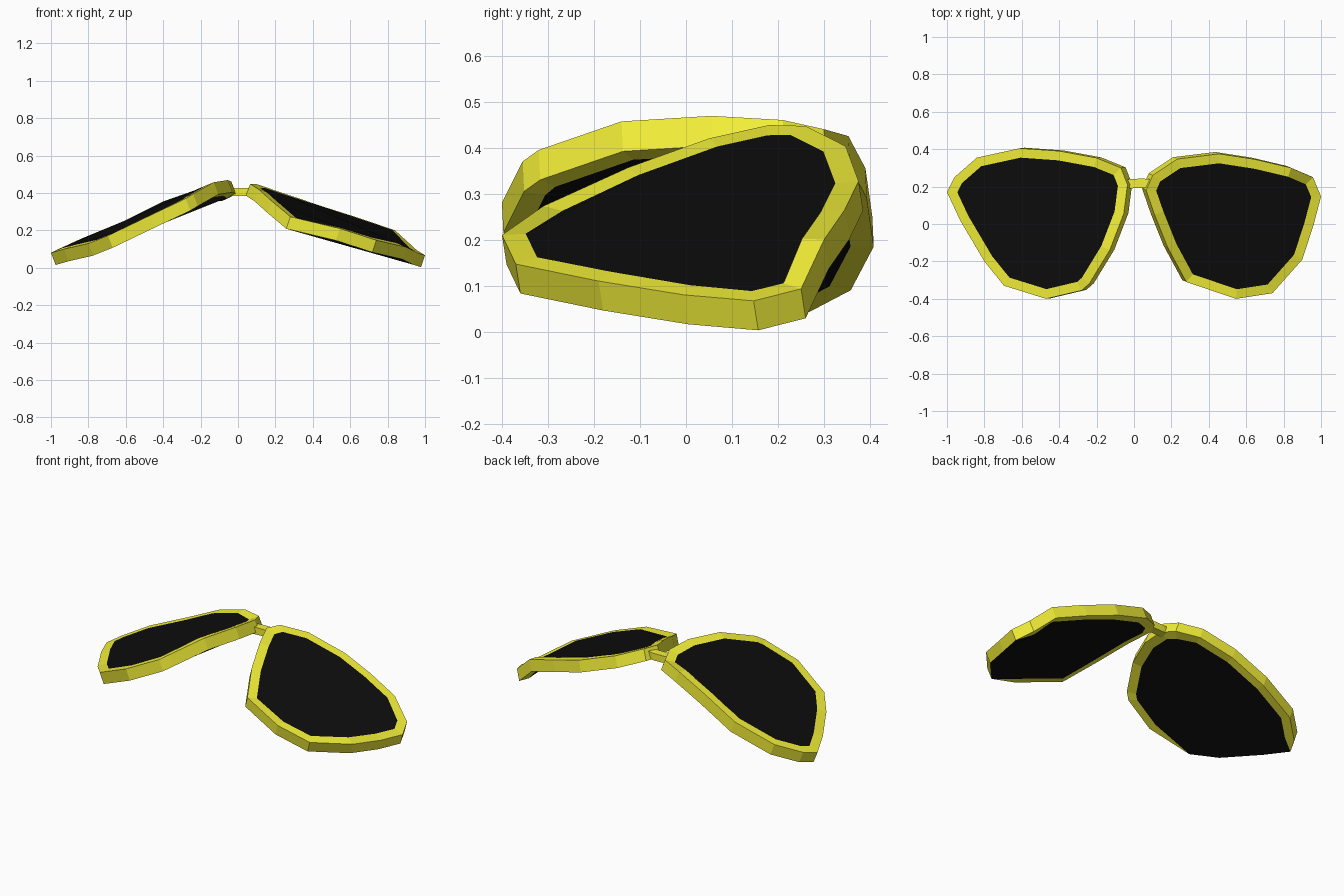
import bpy, bmesh
from mathutils import Vector

if "Cube" in bpy.data.objects:
    bpy.data.objects.remove(bpy.data.objects["Cube"])


def material(name, color):
    m = bpy.data.materials.new(name)
    m.diffuse_color = (*color, 1)
    m.use_nodes = True
    m.node_tree.nodes["Principled BSDF"].inputs["Base Color"].default_value = m.diffuse_color
    return m


YELLOW = material("yellow", (0.9, 0.87, 0.04))
BLACK = material("black", (0.004, 0.004, 0.004))

# Upper rim outlines, from the outer tip over the back edge to the nose and front
RIGHT = [(1.0, .147, .067), (.957, .25, .093), (.84, .30, .20), (.65, .345, .265),
         (.455, .375, .327), (.23, .347, .403), (.10, .26, .447), (.065, .18, .449),
         (.11, .05, .42), (.18, -.125, .357), (.28, -.31, .273), (.545, -.40, .21),
         (.74, -.37, .147), (.90, -.19, .11), (.96, -.005, .08)]
LEFT = [(-1.0, .17, .08), (-.96, .25, .10), (-.84, .355, .155), (-.61, .405, .25),
        (-.40, .39, .355), (-.20, .353, .425), (-.07, .30, .44), (-.035, .21, .46),
        (-.055, .055, .469), (-.13, -.14, .457), (-.24, -.32, .395), (-.28, -.355, .37),
        (-.47, -.40, .28), (-.695, -.33, .172), (-.80, -.20, .13), (-.93, .02, .10)]


def make_object(name, loops, faces, mat):
    bm = bmesh.new()
    vs = [[bm.verts.new(p) for p in loop] for loop in loops]
    faces(bm, vs)
    bmesh.ops.remove_doubles(bm, verts=bm.verts, dist=1e-5)
    bmesh.ops.recalc_face_normals(bm, faces=bm.faces)
    me = bpy.data.meshes.new(name)
    bm.to_mesh(me)
    bm.free()
    me.materials.append(mat)
    ob = bpy.data.objects.new(name, me)
    bpy.context.collection.objects.link(ob)
    return ob


def strip(bm, a, b):
    n = len(a)
    for i in range(n):
        j = (i + 1) % n
        corners = [a[i], a[j], b[j], b[i]]
        co = []
        for v in corners:
            if all((v.co - w.co).length > 1e-5 for w in co):
                co.append(v)
        if len(co) > 2:
            bm.faces.new(co)


def ring_faces(bm, v):
    for k in range(4):
        strip(bm, v[k], v[(k + 1) % 4])


def slab_faces(bm, v):
    bm.faces.new(v[0])
    bm.faces.new(v[1])
    strip(bm, v[0], v[1])


def inset(points, width, slope, turn):
    """Mitred inward offset in plan that follows the tilt of the lens."""
    out, n = [], len(points)
    for i, p in enumerate(points):
        d1 = (p - points[i - 1]).xy.normalized()
        d2 = (points[(i + 1) % n] - p).xy.normalized()
        n1, n2 = (Vector((-d.y, d.x)) * turn for d in (d1, d2))
        m = (n1 + n2) * (width / (1 + n1.dot(n2)))
        out.append(p + Vector((m.x, m.y, m.dot(Vector(slope)))))
    return out


def eyepiece(side, outline, depth, slope, turn):
    top = [Vector(p) for p in outline]
    inner = inset(top, 0.05, slope, turn)
    n, depth = len(top), Vector(depth)
    tip = {0, n - 1, n - 2, n - 3}   # lens underside runs to the rim at the outer tip
    low = [p + depth for p in top]
    low_inner = [low[i] if i in tip else inner[i] + depth for i in range(n)]
    make_object(side + "_frame", [top, inner, low_inner, low], ring_faces, YELLOW)
    make_object(side + "_lens", [inner, low_inner], slab_faces, BLACK)


eyepiece("right", RIGHT, (-.022, .01, -.064), (-.41, .09), 1)
eyepiece("left", LEFT, (.025, .003, -.065), (.42, .03), -1)

# Nose bridge: rectangular bar with a slight bend
bar = []
for x, y, z in [(-.05, .212, .405), (-.01, .216, .406), (.05, .218, .406), (.085, .214, .41)]:
    bar.append([(x, y + a * .025, z + b * .021) for a, b in ((-1, -1), (1, -1), (1, 1), (-1, 1))])


def bar_faces(bm, v):
    for a, b in zip(v, v[1:]):
        strip(bm, a, b)
    bm.faces.new(v[0])
    bm.faces.new(v[-1])


make_object("bridge", bar, bar_faces, YELLOW)
